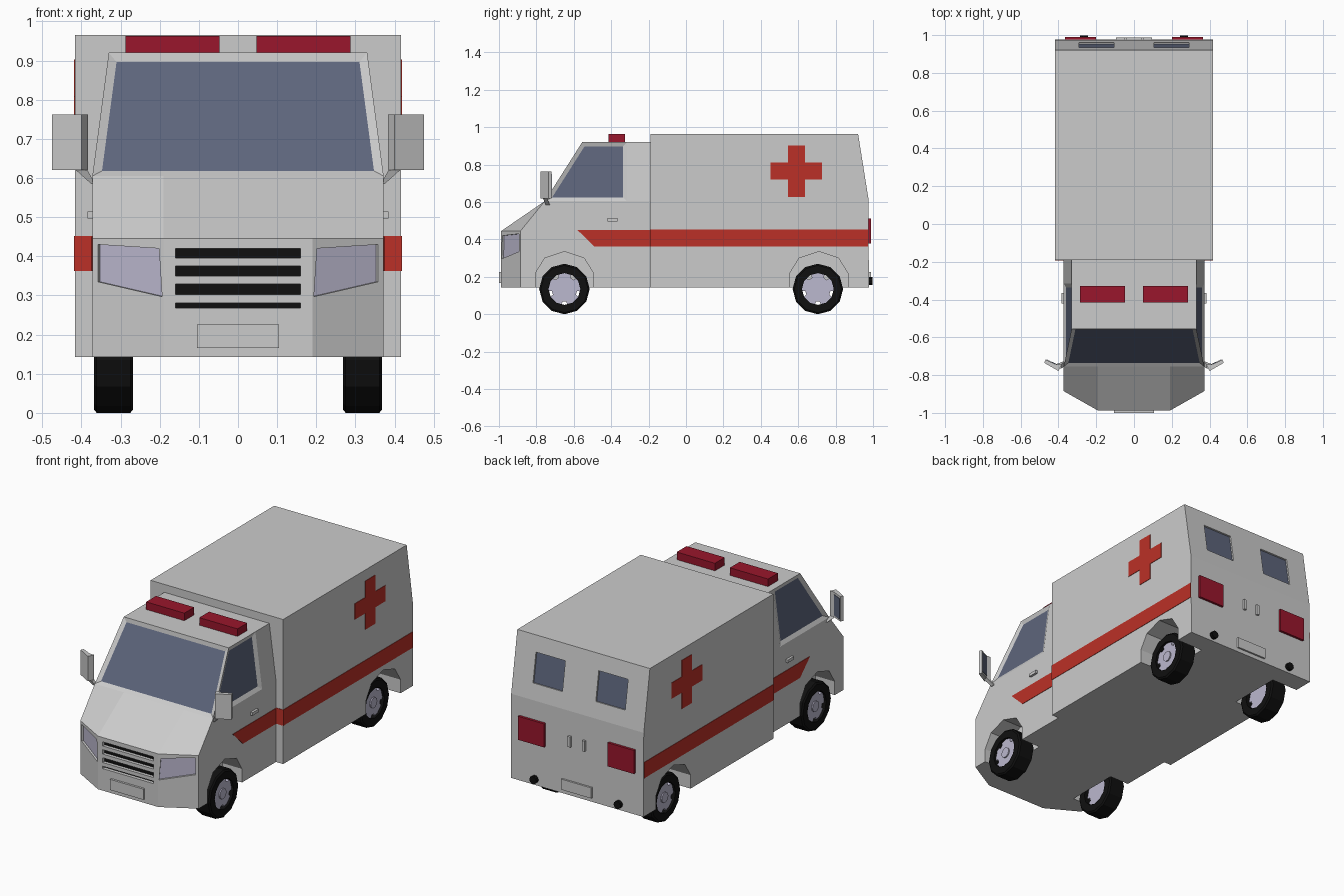
import bpy, bmesh
from math import sin, cos, radians, pi
from mathutils import Vector as V

if "Cube" in bpy.data.objects:
    bpy.data.objects.remove(bpy.data.objects["Cube"])


def mat(name, c):
    m = bpy.data.materials.new(name)
    m.diffuse_color = (*c, 1)
    m.use_nodes = True
    m.node_tree.nodes["Principled BSDF"].inputs["Base Color"].default_value = m.diffuse_color
    return m


WHITE = mat("white_paint", (0.83, 0.80, 0.83))
RED = mat("red_stripe", (0.50, 0.03, 0.02))
LAMP = mat("dark_red_lamp", (0.32, 0.008, 0.025))
GLASS = mat("blue_glass", (0.11, 0.13, 0.20))
LENS = mat("lens_metal", (0.50, 0.48, 0.62))
BLACK = mat("black_rubber", (0.005, 0.005, 0.005))


def finish(name, bm, *mats):
    me = bpy.data.meshes.new(name)
    bm.to_mesh(me)
    bm.free()
    ob = bpy.data.objects.new(name, me)
    bpy.context.collection.objects.link(ob)
    for m in mats:
        me.materials.append(m)
    return ob


def slab(name, pts, vec, *mats):
    """Polygon of 3D points extruded along vec."""
    bm = bmesh.new()
    a = [bm.verts.new(V(p)) for p in pts]
    b = [bm.verts.new(V(p) + V(vec)) for p in pts]
    bm.faces.new(a)
    bm.faces.new(b[::-1])
    for i in range(len(a)):
        j = (i + 1) % len(a)
        bm.faces.new((a[i], b[i], b[j], a[j]))
    bmesh.ops.recalc_face_normals(bm, faces=bm.faces)
    return finish(name, bm, *mats)


def side(name, yz, x0, x1, *mats):
    return slab(name, [(x0, y, z) for y, z in yz], (x1 - x0, 0, 0), *mats)


def box(name, x, y, z, *mats):
    yz = [(y[0], z[0]), (y[1], z[0]), (y[1], z[1]), (y[0], z[1])]
    return side(name, yz, x[0], x[1], *mats)


def cut(body, cutter):
    m = body.modifiers.new("cut", 'BOOLEAN')
    m.operation, m.solver, m.object = 'DIFFERENCE', 'EXACT', cutter
    bpy.context.view_layer.objects.active = body
    bpy.ops.object.modifier_apply(modifier=m.name)
    bpy.data.objects.remove(cutter)


def recess(name, body, pts, n, depth, m):
    """Sink a polygon into the body and put a coloured panel at the bottom."""
    n = V(n).normalized()
    pts = [V(p) for p in pts]
    cut(body, slab("cutter", [p + n * 0.02 for p in pts], -n * (0.02 + depth)))
    slab(name, [p - n * depth for p in pts], n * 0.001, m)


# Cab: four lofted rings, with windows inset
rings = [(0.143, [(.19, -.988), (.372, -.885), (.372, -.315), (.372, -.17)]),
         (0.445, [(.19, -.988), (.372, -.885), (.372, -.315), (.372, -.17)]),
         (0.605, [(.19, -.755), (.372, -.755), (.372, -.315), (.372, -.17)]),
         (0.92, [(.19, -.555), (.33, -.555), (.33, -.315), (.33, -.17)])]
bm = bmesh.new()
loops = []
for z, half in rings:
    full = [(-x, y) for x, y in half[::-1]] + half
    loops.append([bm.verts.new((x, y, z)) for x, y in full])
bm.faces.new(loops[0][::-1])
bm.faces.new(loops[-1])
for lo, hi in zip(loops, loops[1:]):
    strip = [bm.faces.new((lo[i], lo[(i + 1) % 8], hi[(i + 1) % 8], hi[i])) for i in range(8)]
bmesh.ops.recalc_face_normals(bm, faces=bm.faces)
for region in (strip[2:5], strip[1:2], strip[5:6]):
    bmesh.ops.inset_region(bm, faces=region, thickness=0.022, depth=-0.01, use_even_offset=True)
    for f in region:
        f.material_index = 1
cab = finish("cab", bm, WHITE, GLASS)

# Rear box body
rear = side("rear_body", [(-.19, .143), (.978, .143), (.975, .62), (.92, .965), (-.19, .965)],
            -.417, .417, WHITE)

# Wheel arches
arch = [(-.155, .1), (-.155, .22), (-.105, .30), (0, .335), (.105, .30), (.155, .22), (.155, .1)]
for s in (1, -1):
    for body, yc in ((cab, -.65), (rear, .71)):
        cut(body, side("cutter", [(y + yc, z) for y, z in arch], s * .25, s * .6))

# Grille with slats
recess("grille", cab, [(-.16, -.988, .268), (.16, -.988, .268), (.16, -.988, .42), (-.16, -.988, .42)],
       (0, -1, 0), .02, BLACK)
for z in (.281, .329, .375):
    box("grille_slat", (-.16, .16), (-.987, -.969), (z, z + .021), WHITE)

k = (.988 - .885) / (.372 - .19)          # slant of the front corners
t = .055 / .345                           # slant of the upper rear wall
for s in (1, -1):
    # Headlights
    pts = [(s * x, -.988 + (x - .19) * k, z)
           for x, z in ((.194, .297), (.202, .42), (.358, .43), (.358, .335))]
    recess("headlight", cab, pts, (s * k, -1, 0), .012, LENS)
    # Rear windows
    pts = [(s * x, .92 + (.965 - z) * t, z)
           for x, z in ((.105, .71), (.29, .71), (.29, .875), (.105, .875))]
    recess("rear_window", rear, pts, (0, 1, t), .01, GLASS)

    # Red side stripe, stepping from cab out to box
    side("cab_stripe", [(-.58, .45), (-.49, .362), (-.18, .362), (-.18, .45)], s * .36, s * .3745, RED)
    box("body_stripe", (s * .36, s * .4195), (-.1925, .974), (.362, .452), RED)
    # Side cross
    a, b = .045, .138
    plus = [(a, a), (a, b), (-a, b), (-a, a), (-b, a), (-b, -a),
            (-a, -a), (-a, -b), (a, -b), (a, -a), (b, -a), (b, a)]
    side("side_cross", [(y + .59, z + .765) for y, z in plus], s * .41, s * .4195, RED)

    # Roof lights, door handles
    box("roof_light", (s * .047, s * .287), (-.415, -.327), (.915, .963), LAMP)
    box("door_handle", (s * .365, s * .385), (-.42, -.365), (.497, .514), WHITE)
    # Wing mirrors
    plan = [(.383, -.745), (.40, -.778), (.475, -.735), (.468, -.718), (.41, -.745)]
    slab("wing_mirror", [(s * x, y, .62) for x, y in plan], (0, 0, .142), WHITE)
    slab("mirror_glass", [(s * .415, -.742, .632), (s * .464, -.719, .632),
                          (s * .464, -.719, .75), (s * .415, -.742, .75)], (-s * .0012, .0025, 0), GLASS)
    slab("mirror_arm", [(s * .365, -.75, .585), (s * .375, -.75, .585),
                        (s * .415, -.765, .621), (s * .385, -.765, .621)], (0, .022, 0), WHITE)

    # Tail lights, rear door handles, rear exhaust caps
    box("tail_light", (s * .20, s * .365), (.965, .99), (.378, .512), LAMP)
    box("rear_handle", (s * .037, s * .053), (.965, .988), (.42, .48), WHITE)
    ring = [(s * .265 + .022 * cos(i * pi / 5), .96, .177 + .022 * sin(i * pi / 5)) for i in range(10)]
    slab("rear_cap", ring, (0, .038, 0), BLACK)

    # Wheels: twelve-sided tyre and notched rim
    for yc in (-.65, .705):
        prof = [(.268, .085), (.268, .126), (.275, .135), (.361, .135), (.368, .126), (.368, .085)]
        bm = bmesh.new()
        rows = [[bm.verts.new((s * x, yc + r * cos(i * pi / 6), .135 + r * sin(i * pi / 6)))
                 for x, r in prof] for i in range(12)]
        for i in range(12):
            p, q = rows[i], rows[(i + 1) % 12]
            for j in range(6):
                n = (j + 1) % 6
                bm.faces.new((p[j], p[n], q[n], q[j]))
        bmesh.ops.recalc_face_normals(bm, faces=bm.faces)
        finish("tyre", bm, BLACK)
        notch = [(-24, .088), (0, .088), (24, .088), (28, .068), (44, .068)]
        rim = [(yc + r * cos(radians(g + 72 * i + 18)), .135 + r * sin(radians(g + 72 * i + 18)))
               for i in range(5) for g, r in notch]
        side("wheel_rim", rim, s * .29, s * .355, LENS)
        hub = [(yc + .03 * cos(i * pi / 5), .135 + .03 * sin(i * pi / 5)) for i in range(10)]
        side("wheel_hub", hub, s * .35, s * .362, LENS)

# Blank number plates
box("front_plate", (-.105, .105), (-1.0, -.98), (.166, .226), WHITE)
box("rear_plate", (-.095, .095), (.965, .988), (.166, .226), WHITE)
